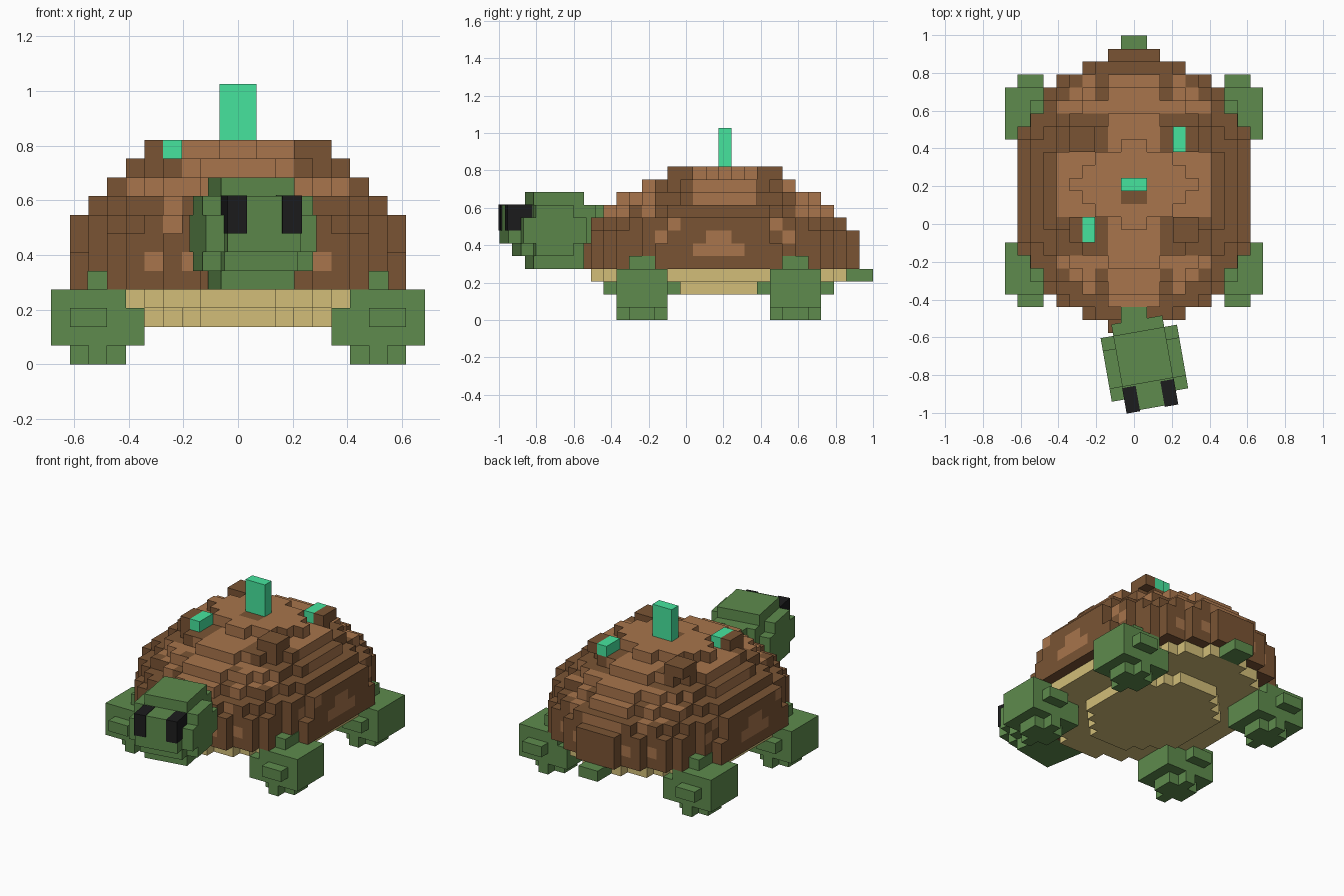
import bpy, bmesh, math
from mathutils import Matrix, Vector

if "Cube" in bpy.data.objects:
    bpy.data.objects.remove(bpy.data.objects["Cube"], do_unlink=True)

U = 0.0684          # block size
MID = 0.175         # body centre along y


def material(name, rgb):
    lin = [(c / 255 / 12.92) if c < 11 else ((c / 255 + 0.055) / 1.055) ** 2.4 for c in rgb]
    m = bpy.data.materials.new(name)
    m.use_nodes = True
    m.diffuse_color = (*lin, 1)
    m.node_tree.nodes["Principled BSDF"].inputs["Base Color"].default_value = (*lin, 1)
    return m


DARK = material("dark brown", (122, 84, 52))
LIGHT = material("light brown", (168, 117, 76))
GREEN = material("skin green", (94, 139, 77))
TAN = material("belly tan", (210, 190, 120))
SPROUT = material("sprout green", (70, 228, 158))
BLACK = material("eye black", (28, 28, 29))


def finish(name, bm, mats):
    me = bpy.data.meshes.new(name)
    bm.normal_update()
    bm.to_mesh(me)
    bm.free()
    for m in mats:
        me.materials.append(m)
    ob = bpy.data.objects.new(name, me)
    bpy.context.collection.objects.link(ob)
    return ob


def boxes(name, parts, mat, origin=(0, 0, 0), turn=0):
    """Boxes given as (x0, x1, y0, y1, z0, z1) in block units around an origin."""
    bm = bmesh.new()
    for x0, x1, y0, y1, z0, z1 in parts:
        size = Matrix.Diagonal(((x1 - x0) * U, (y1 - y0) * U, (z1 - z0) * U, 1))
        move = Matrix.Translation(Vector((x0 + x1, y0 + y1, z0 + z1)) * U / 2)
        bmesh.ops.create_cube(bm, size=1, matrix=move @ size)
    ob = finish(name, bm, [mat])
    ob.location = origin
    ob.rotation_euler.z = math.radians(turn)
    return ob


def disc(half_x, half_y, k, grow=0.7):
    """Cells of a stepped oval on layer k."""
    cells = set()
    for j in range(-half_y, half_y):
        t = (j + 0.5) / half_y
        w = min(half_x, int((half_x + grow) * math.sqrt(1 - t * t)))
        cells |= {(i, j, k) for i in range(-w, w)}
    return cells


def voxels(name, cells, mats, rule=lambda i, j, k, axis: 0):
    """Outer skin of a set of cells, coloured by cell and face direction."""
    bm = bmesh.new()
    verts = {}

    def vert(p):
        if p not in verts:
            verts[p] = bm.verts.new((p[0] * U, MID + p[1] * U, p[2] * U))
        return verts[p]

    for c in sorted(cells):
        for axis in range(3):
            a, b = (axis + 1) % 3, (axis + 2) % 3
            for side in (0, 1):
                n = list(c)
                n[axis] += 2 * side - 1
                if tuple(n) in cells:
                    continue
                ring = []
                for da, db in ((0, 0), (1, 0), (1, 1), (0, 1)):
                    p = list(c)
                    p[axis] += side
                    p[a] += da
                    p[b] += db
                    ring.append(vert(tuple(p)))
                f = bm.faces.new(ring if side else ring[::-1])
                f.material_index = rule(*c, axis)
    return finish(name, bm, mats)


def shell_colour(i, j, k, axis):
    x, y, mid_y = abs(i + 0.5), abs(j), abs(j + 0.5)
    if axis == 0 and x > 8 and k in (5, 6):     # pale patch on each flank
        return int(mid_y < 7 - k)
    if axis == 0 and x > 6 and k in (6, 7):     # small chequers over the legs
        return int(y == 11 - k)
    if axis == 1:                               # faces toward both ends
        if k >= 10:
            return int(x < 3)
        if k == 9:
            return int(x < 6)
        if k >= 7:
            return int(x < 2 or 3 < x < 4)
        return int(k == 5 and (4 < x < 5 or 2 < x < 3))
    if k < 7 and x > 2:
        return 0
    if axis == 0 and k == 9 and y <= 2:
        return 1
    if 2 < x < 6 and 3 <= y <= 5:               # dark scutes
        return 0
    if 2 < x < 3 and y > 6:                     # dark strips at both ends
        return 0
    if x < 1 and j == -1 and k == 11:
        return 0
    return int(x < 6 and -9 <= j < 9 and math.hypot(x / 9, y / 11) < 0.88)


# Shell: stepped dome with an eight-sided top plate and four raised scutes
shell = disc(9, 11, 4, 0.9) | disc(9, 11, 5, 0.9)
for k, (hx, hy) in enumerate([(9, 11), (9, 10), (8, 9), (7, 8), (6, 6)]):
    shell |= disc(hx, hy, k + 6)
for j, w in enumerate((5, 4, 3, 1)):
    shell |= {(i, s * j, 11) for i in range(-w, w) for s in (-1, 1)}
for i in (3, 4):
    for j in (-4, -3, 3, 4):
        shell |= {(i, j, 11), (-i - 1, j, 11)}
shell -= {(3, 3, 11), (3, 4, 11), (-4, -4, 11), (-4, -3, 11)}
voxels("shell", shell, [DARK, LIGHT], shell_colour)

# Belly plate in two steps
voxels("belly", disc(5, 6, 2) | disc(8, 10, 3), [TAN])

# Sprouts on the shell
boxes("tall_sprout", [(-1, 1, 0, 1, 12, 15)], SPROUT, (0, MID, 0))
boxes("left_sprout", [(3, 4, 3, 5, 11, 12)], SPROUT, (0, MID, 0))
boxes("right_sprout", [(-4, -3, -4, -2, 11, 12)], SPROUT, (0, MID, 0))

# Legs: a blocky foot and a knee against the shell
for side, sx in (("left", 1), ("right", -1)):
    for end, y in (("front", -6), ("back", 6)):
        parts = [(6, 9, -1, 1, 0, 1), (7, 8, -2, 2, 0, 1), (6, 10, -2, 2, 1, 4),
                 (5, 6, -2, 2, 1, 3), (7, 9, -3, 3, 2, 3), (7, 8.05, -1, 1, 4, 5)]
        if sx < 0:
            parts = [(-p[1], -p[0], *p[2:]) for p in parts]
        boxes(f"{end}_{side}_leg", parts, GREEN, (0, MID + y * U, 0))

# Tail and neck
boxes("tail", [(-1, 1, 10, 12.05, 3, 4)], GREEN, (0, MID, 0))
boxes("neck", [(-1, 1, -11.3, -8.8, 6, 9)], GREEN, (0, MID, 0))

# Head with stepped cheeks, turned slightly to its left
HEAD = (0.055, -0.737, 0)
boxes("head", [(-3, 3, -2.5, 2.5, 6, 8), (-3, 3, -1.5, 1.5, 5, 9), (-2, 2, -2.5, 2.5, 5, 9),
               (-2, 2, -1.5, 2.5, 4, 10), (-2, 2, -3.5, 3.4, 6, 9)], GREEN, HEAD, 10)
for side, x in (("left", 1), ("right", -2)):
    boxes(f"{side}_eye", [(x - 0.03, x + 1.03, -3.6, -1.6, 8, 9.04),
                          (x - 0.03, x + 1.03, -3.6, -2.5, 7, 8)], BLACK, HEAD, 10)
